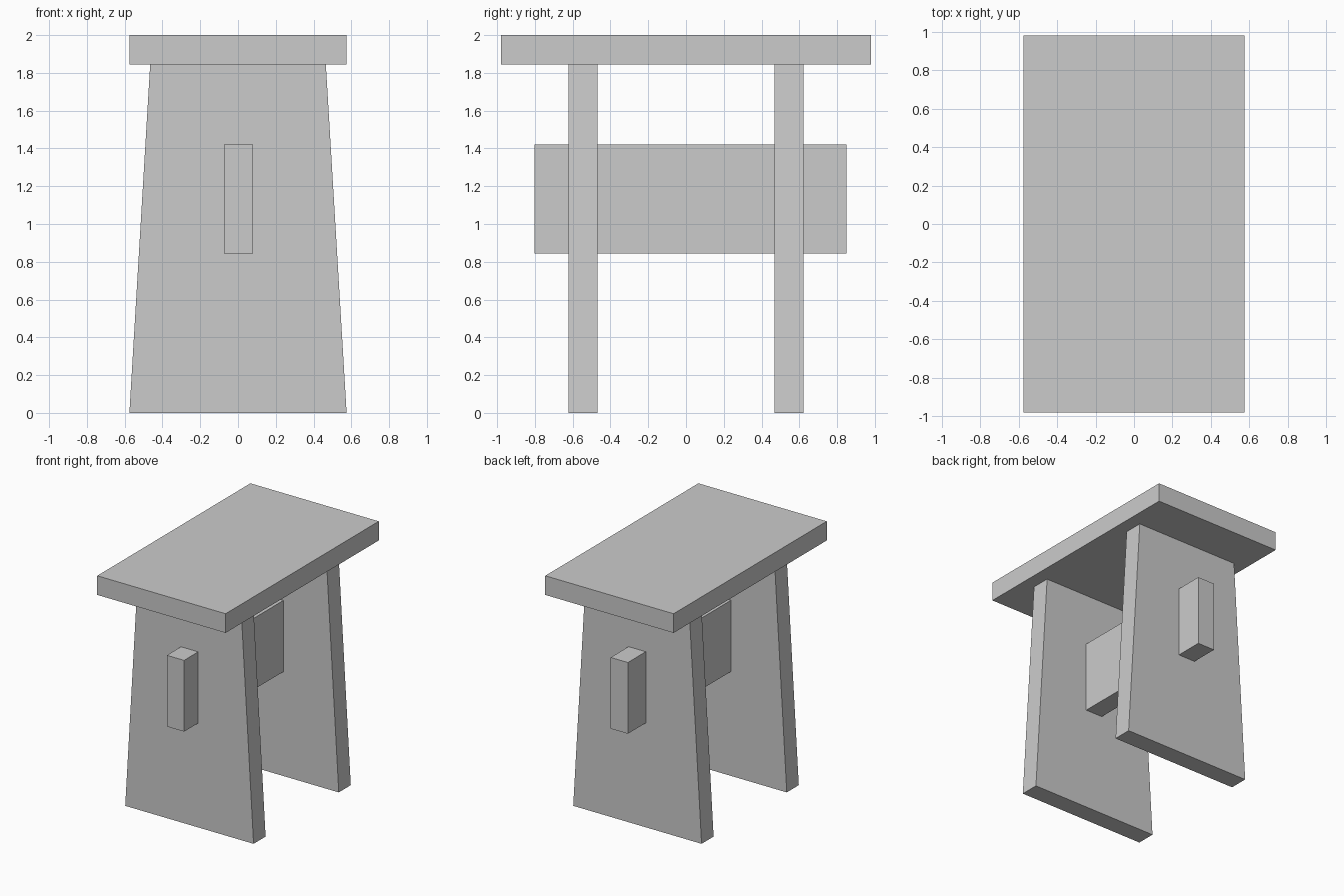
import bpy
import bmesh

default = bpy.data.objects.get("Cube")
if default:
    bpy.data.objects.remove(default, do_unlink=True)

# Single plain grey finish
grey = bpy.data.materials.new("plain_grey")
grey.use_nodes = True
colour = (0.6, 0.6, 0.6, 1.0)
grey.diffuse_color = colour
grey.node_tree.nodes["Principled BSDF"].inputs["Base Color"].default_value = colour


def board(name, low, high, top_half_width=None):
    """Box between two corners; the top can be narrowed in x for a taper."""
    bm = bmesh.new()
    bmesh.ops.create_cube(bm, size=1)
    for v in bm.verts:
        is_top = v.co.z > 0
        for i in range(3):
            v.co[i] = high[i] if v.co[i] > 0 else low[i]
        if is_top and top_half_width is not None:
            v.co.x = top_half_width if v.co.x > 0 else -top_half_width
    mesh = bpy.data.meshes.new(name)
    bm.to_mesh(mesh)
    bm.free()
    mesh.materials.append(grey)
    obj = bpy.data.objects.new(name, mesh)
    bpy.context.collection.objects.link(obj)
    return obj


HALF_WIDTH = 0.575
SEAT_BOTTOM = 1.845

# Flat seat slab
board("seat", (-HALF_WIDTH, -0.98, SEAT_BOTTOM), (HALF_WIDTH, 0.98, 2.0))

# Tapered plank legs at each end
for name, y in (("front_leg", -0.545), ("back_leg", 0.545)):
    board(name, (-HALF_WIDTH, y - 0.077, 0), (HALF_WIDTH, y + 0.077, SEAT_BOTTOM),
          top_half_width=0.465)

# Stretcher running through both legs, slightly longer at the back
board("stretcher", (-0.075, -0.803, 0.845), (0.079, 0.851, 1.422))
